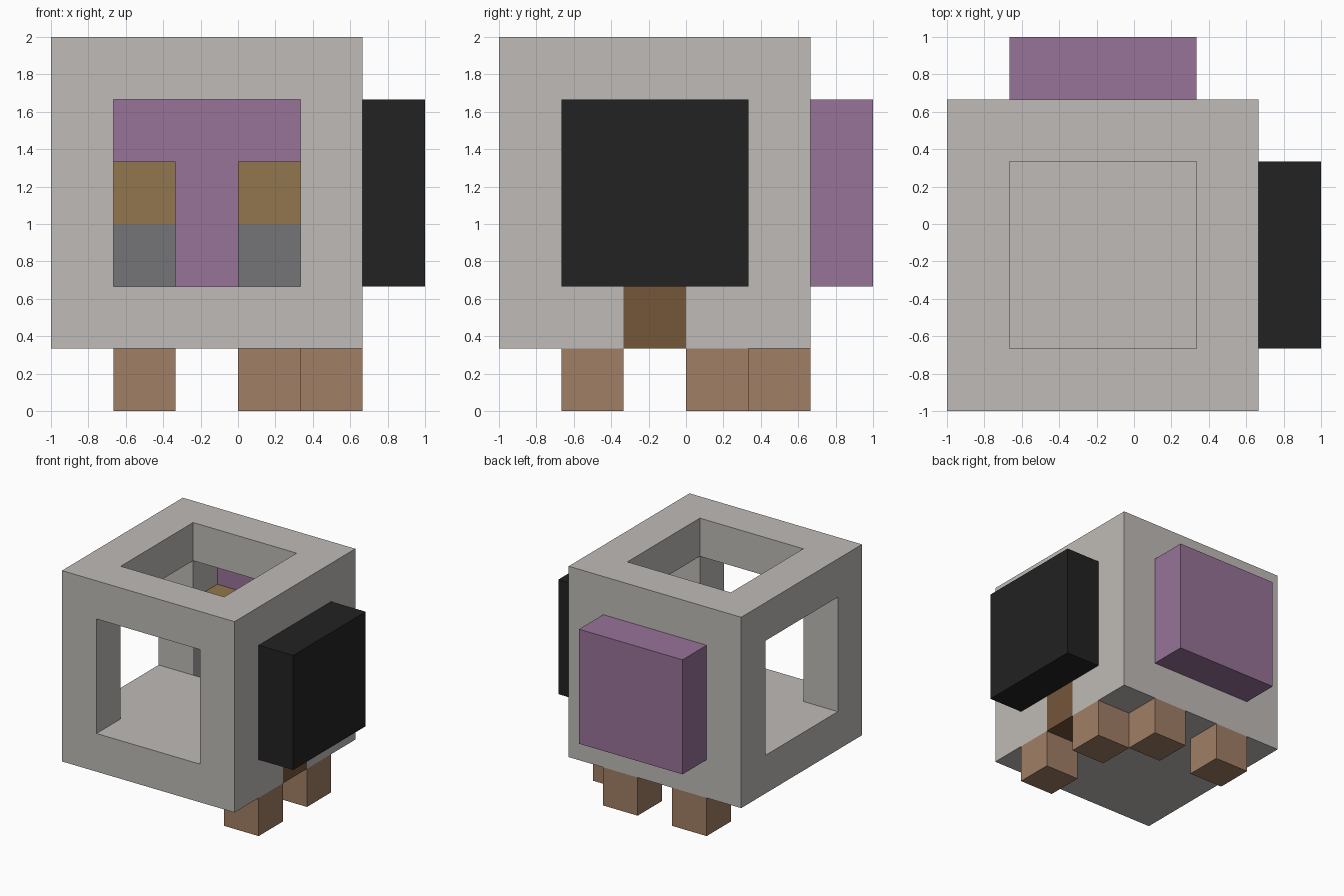
import bpy
import bmesh
from itertools import product
from mathutils import Vector

if "Cube" in bpy.data.objects:
    bpy.data.objects.remove(bpy.data.objects["Cube"], do_unlink=True)

U = 1 / 3                      # block size
ORIGIN = Vector((-1, -1, 0))   # corner of the block grid


def material(name, rgb):
    """Flat material from 0-255 display values."""
    linear = [((c / 255 + 0.055) / 1.055) ** 2.4 for c in rgb] + [1]
    mat = bpy.data.materials.new(name)
    mat.use_nodes = True
    mat.diffuse_color = linear
    mat.node_tree.nodes["Principled BSDF"].inputs["Base Color"].default_value = linear
    return mat


def finish(bm, name, mat):
    mesh = bpy.data.meshes.new(name)
    bmesh.ops.recalc_face_normals(bm, faces=bm.faces)
    bm.to_mesh(mesh)
    bm.free()
    mesh.materials.append(mat)
    obj = bpy.data.objects.new(name, mesh)
    bpy.context.collection.objects.link(obj)
    return obj


def box(name, start, size, mat):
    """Box given by its low corner and size, in blocks."""
    bm = bmesh.new()
    bmesh.ops.create_cube(bm, size=1)
    low, span = Vector(start), Vector(size)
    for v in bm.verts:
        v.co = ORIGIN + (low + span * 0.5 + v.co * span) * U
    return finish(bm, name, mat)


stone = material("pale stone", (191, 187, 183))
purple = material("dull purple", (151, 115, 152))
gold = material("dark gold", (145, 118, 77))
grey = material("mid grey", (117, 116, 118))
tan = material("tan", (160, 126, 101))
brown = material("dark brown", (117, 86, 58))
black = material("soft black", (34, 34, 34))

# Hollow body: solid floor, corner posts and top rim, with square openings
inlay_cell = (4, 2, 0)
solid = {c for c in product(range(5), repeat=3)
         if (c[2] == 0 or sum(i in (0, 4) for i in c) >= 2) and c != inlay_cell}
bm = bmesh.new()
for cell in solid:
    for axis, side in product(range(3), (0, 1)):
        neighbour = list(cell)
        neighbour[axis] += 2 * side - 1
        if tuple(neighbour) in solid:
            continue
        corners = []
        for a, b in ((0, 0), (1, 0), (1, 1), (0, 1)):
            p = list(cell)
            p[axis] += side
            p[(axis + 1) % 3] += a
            p[(axis + 2) % 3] += b
            corners.append(bm.verts.new(ORIGIN + Vector((p[0], p[1], p[2] + 1)) * U))
        bm.faces.new(corners)
bmesh.ops.remove_doubles(bm, verts=bm.verts, dist=0.001)
finish(bm, "body_frame", stone)

# Panels closing the left and back openings
box("left_panel", (5, 1, 2), (1, 3, 3), black)
box("back_panel", (1, 5, 2), (3, 1, 3), purple)

# Stacked blocks standing in the back opening
for side, x in (("right", 1), ("left", 3)):
    box(side + "_lower_block", (x, 4, 2), (1, 1, 1), grey)
    box(side + "_upper_block", (x, 4, 3), (1, 1, 1), gold)

# Inlaid block in the left side of the floor
box("floor_inlay", (4, 2, 1), (1, 1, 1), brown)

# Feet
for name, x, y in (("front_left_foot", 4, 1), ("middle_left_foot", 4, 3),
                   ("back_left_foot", 3, 4), ("back_right_foot", 1, 4)):
    box(name, (x, y, 0), (1, 1, 1), tan)
